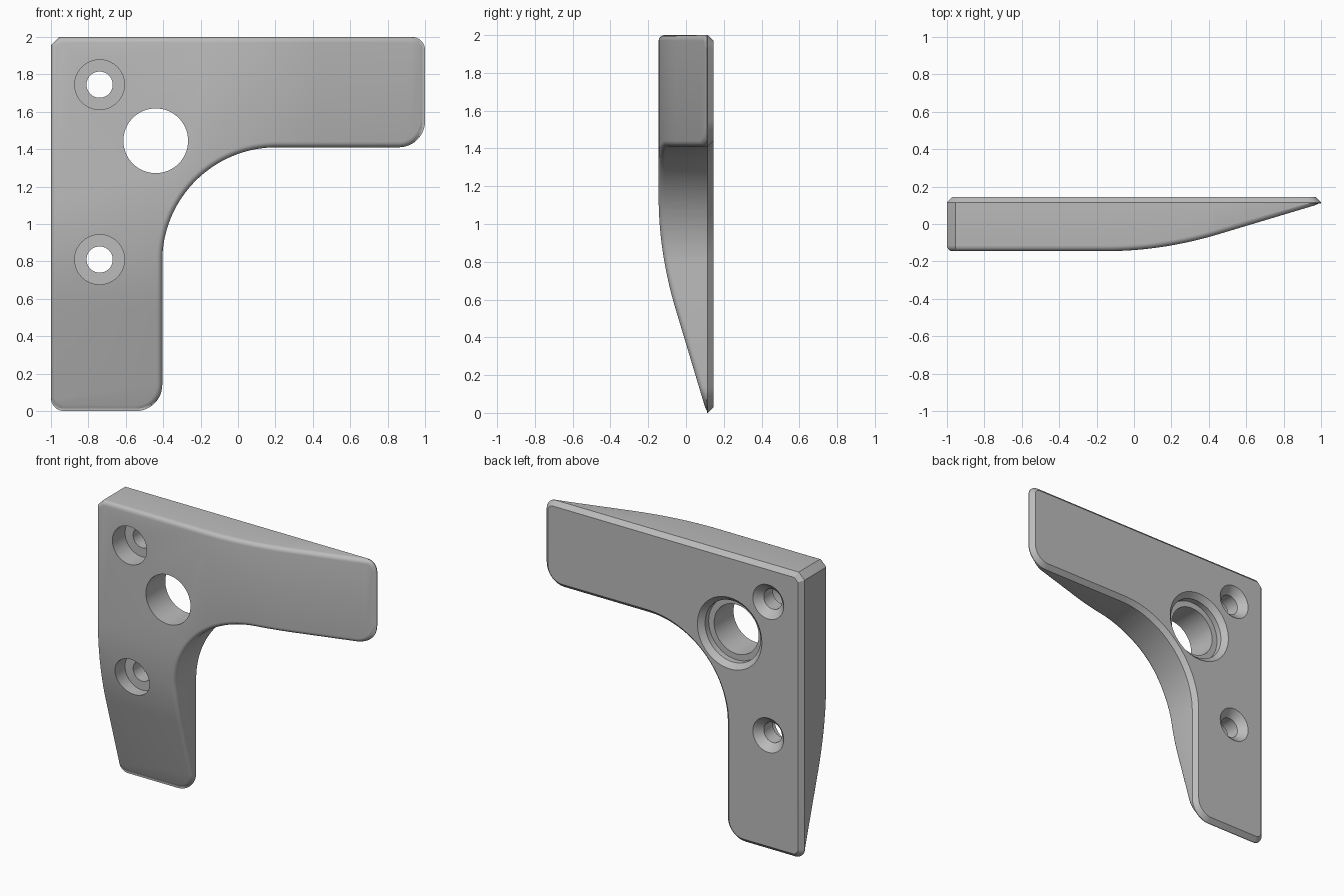
import bpy, bmesh, math
from mathutils import Vector

if "Cube" in bpy.data.objects:
    bpy.data.objects.remove(bpy.data.objects["Cube"])

HALF = 0.145      # half thickness
EDGE = 0.03       # front rounding and back chamfer

grey = bpy.data.materials.new("plain grey")
grey.use_nodes = True
grey.diffuse_color = (0.5, 0.5, 0.5, 1)
grey.node_tree.nodes["Principled BSDF"].inputs["Base Color"].default_value = (0.5, 0.5, 0.5, 1)


def make_object(name, bm):
    bmesh.ops.recalc_face_normals(bm, faces=bm.faces)
    mesh = bpy.data.meshes.new(name)
    bm.to_mesh(mesh)
    bm.free()
    mesh.materials.append(grey)
    obj = bpy.data.objects.new(name, mesh)
    bpy.context.collection.objects.link(obj)
    return obj


def arc(cx, cz, r, start, end, steps):
    angles = [math.radians(start + (end - start) * i / steps) for i in range(steps + 1)]
    return [(cx + r * math.cos(a), cz + r * math.sin(a)) for a in angles]


def outline(d):
    """L-shaped outline moved inwards by d."""
    c = 0.045 - d * (2 - math.sqrt(2))
    left, top = -1 + d, 2 - d
    pts = [(left, top - c), (left + c, top)]
    pts += arc(0.93, 1.93, 0.07 - d, 90, 0, 8)
    pts += arc(0.86, 1.55, 0.14 - d, 0, -90, 12)
    pts += arc(0.205, 0.8, 0.61 + d, 90, 180, 40)
    pts += arc(-0.545, 0.14, 0.14 - d, 0, -90, 12)
    pts += arc(-0.93, 0.07, 0.07 - d, -90, -180, 8)
    return pts


def taper(s):
    """Front surface setback at distance s from the outer corner."""
    a, b, slope = 0.85, 1.45, 0.3
    if s < a:
        return 0
    if s < b:
        return slope * (s - a) ** 2 / (2 * (b - a))
    return slope * (b - a) / 2 + slope * (s - b)


# Bracket body: stacked outline rings, rounded in front, chamfered behind
bm = bmesh.new()
steps = 5
levels = [(EDGE, HALF), (0, HALF - EDGE)]
for i in range(steps + 1):
    a = math.pi / 2 * i / steps
    levels.append((EDGE * (1 - math.cos(a)), -HALF + EDGE * (1 - math.sin(a))))
rings = [[bm.verts.new((x, y, z)) for x, z in outline(d)] for d, y in levels]
for r1, r2 in zip(rings, rings[1:]):
    for i in range(len(r1)):
        j = (i + 1) % len(r1)
        bm.faces.new((r1[i], r1[j], r2[j], r2[i]))
bm.faces.new(rings[0])
bm.faces.new(rings[-1])

# Slice both arms across, then push the front back into a curved taper
for i in range(17):
    s = 0.85 + 0.6 * i / 16
    for co, no in (((s - 1, 0, 0), (1, 0, 0)), ((0, 0, 2 - s), (0, 0, 1))):
        geom = bm.verts[:] + bm.edges[:] + bm.faces[:]
        bmesh.ops.bisect_plane(bm, geom=geom, dist=1e-5, plane_co=co, plane_no=no)
for v in bm.verts:
    if v.co.y < -HALF + EDGE + 0.001:
        push = max(taper(v.co.x + 1), taper(2 - v.co.z))
        v.co.y = min(v.co.y + push, HALF - EDGE - 0.005)
bracket = make_object("corner_bracket", bm)


def cut_hole(name, x, z, profile):
    """Subtract a turned (radius, y) profile from the bracket."""
    bm = bmesh.new()
    n = 64
    rings = []
    for r, y in profile:
        ring = []
        for k in range(n):
            a = 2 * math.pi * k / n
            ring.append(bm.verts.new((x + r * math.cos(a), y, z + r * math.sin(a))))
        rings.append(ring)
    for r1, r2 in zip(rings, rings[1:]):
        for k in range(n):
            bm.faces.new((r1[k], r1[(k + 1) % n], r2[(k + 1) % n], r2[k]))
    bm.faces.new(rings[0])
    bm.faces.new(rings[-1])
    cutter = make_object(name, bm)
    cutter.hide_render = True
    mod = bracket.modifiers.new(name, "BOOLEAN")
    mod.operation = "DIFFERENCE"
    mod.solver = "EXACT"
    mod.object = cutter
    bpy.context.view_layer.objects.active = bracket
    bpy.ops.object.modifier_apply(modifier=name)
    bpy.data.objects.remove(cutter)


# Screw holes: deep counterbore in front, countersink behind
screw = [(0.133, -0.3), (0.133, -0.005), (0.07, -0.005), (0.07, 0.095), (0.12, HALF), (0.12, 0.3)]
for name, z in (("upper_screw_hole", 1.745), ("lower_screw_hole", 0.81)):
    cut_hole(name, -0.74, z, screw)

# Large bore with a chamfered recess behind
cut_hole("main_bore", -0.44, 1.445,
         [(0.173, -0.3), (0.173, 0.07), (0.215, 0.07), (0.215, 0.11), (0.25, HALF), (0.25, 0.3)])

bpy.ops.object.select_all(action="DESELECT")
bracket.select_set(True)
bpy.context.view_layer.objects.active = bracket
bpy.ops.object.shade_smooth_by_angle(angle=math.radians(30))
